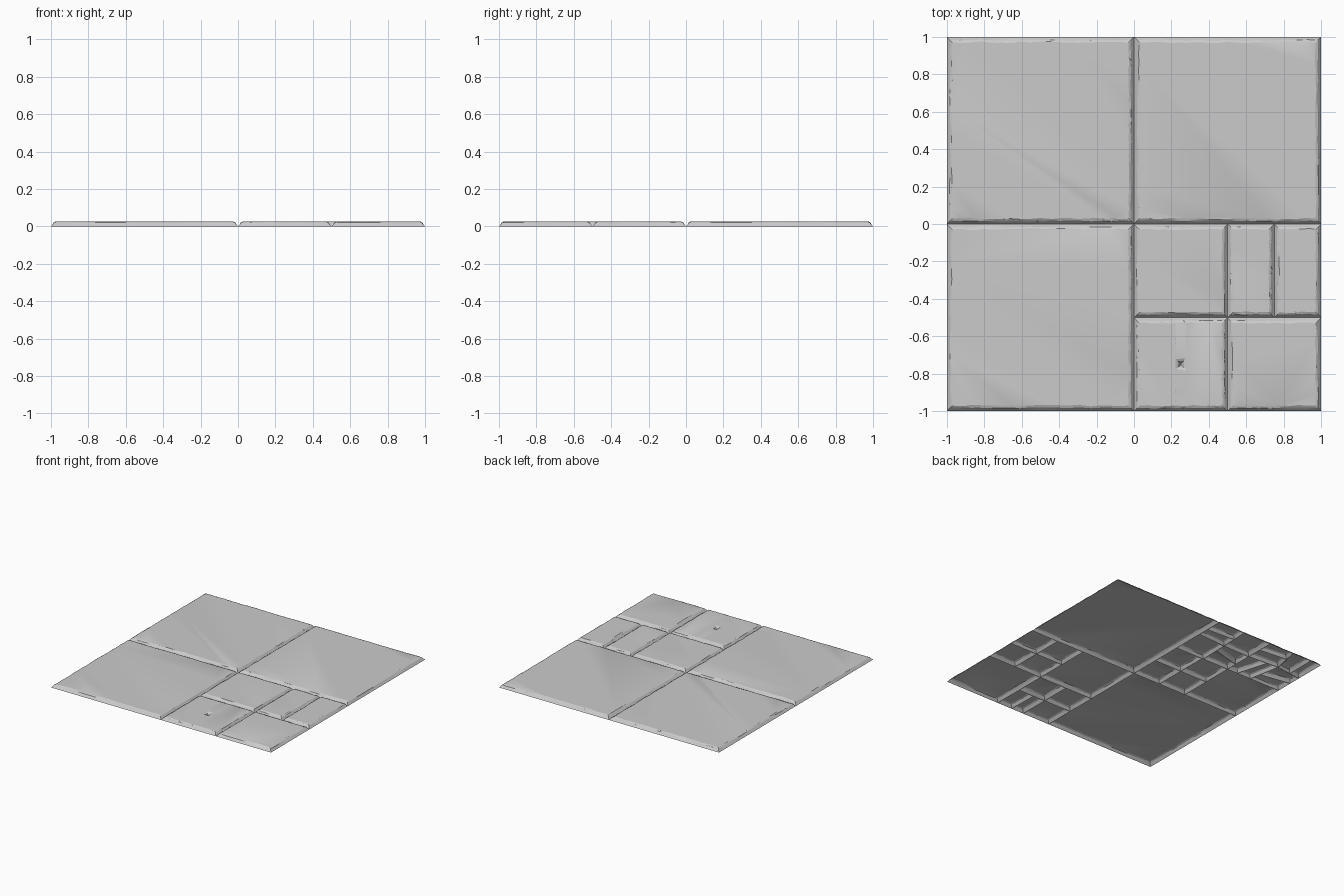
import bpy, bmesh, math, random
from mathutils import Vector

if "Cube" in bpy.data.objects:
    bpy.data.objects.remove(bpy.data.objects["Cube"])

random.seed(4)
TOP = 0.0255
# slab edge profile: (inset from outline, fraction of height, jitter)
PROFILE = [(0.0, 0.0, 0.0), (0.009, 0.36, 0.001), (0.017, 0.78, 0.003), (0.029, 1.0, 0.005)]


def offset_polygon(pts, d):
    """Inset a counter-clockwise polygon by d with mitred corners."""
    out, n = [], len(pts)
    for i, p in enumerate(pts):
        e0 = (p - pts[i - 1]).normalized()
        e1 = (pts[(i + 1) % n] - p).normalized()
        n0, n1 = Vector((-e0.y, e0.x)), Vector((-e1.y, e1.x))
        out.append(p + (n0 + n1) * d / (1 + n0.dot(n1)))
    return out


def add_stone(bm, corners, top, worn=1.0):
    """Open-bottomed stone: worn bevelled rim around a flat cap."""
    pts = [Vector(c) for c in corners]
    n = len(pts)
    segs = [max(3, round((pts[(i + 1) % n] - pts[i]).length / 0.055)) for i in range(n)]
    loops = []
    for inset, h, jit in PROFILE:
        ring, off = [], offset_polygon(pts, inset)
        for i in range(n):
            a, b = off[i], off[(i + 1) % n]
            e = (b - a).normalized()
            inward = Vector((-e.y, e.x))
            for s in range(segs[i]):
                p = a.lerp(b, s / segs[i])
                if s:
                    p = p + inward * random.uniform(-jit, jit) * worn
                    # slide points along the edge for uneven chips
                    p = p + e * random.uniform(-jit, jit) * 2 * worn
                ring.append(bm.verts.new((p.x, p.y, h * top)))
        loops.append(ring)
    for lo, hi in zip(loops, loops[1:]):
        m = len(lo)
        for i in range(m):
            j = (i + 1) % m
            bm.faces.new((lo[i], lo[j], hi[j], hi[i]))
    bm.faces.new(loops[-1])


def make(name, polys, top=TOP, worn=1.0):
    bm = bmesh.new()
    for p in polys:
        add_stone(bm, p, top, worn)
    me = bpy.data.meshes.new(name)
    bm.to_mesh(me)
    bm.free()
    me.shade_smooth()
    me.set_sharp_from_angle(angle=math.radians(20))
    ob = bpy.data.objects.new(name, me)
    bpy.context.collection.objects.link(ob)
    return ob


def rect(x, y, w, h):
    return [(x, y), (x + w, y), (x + w, y + h), (x, y + h)]


def cobbles(x, y, jitter=0.0, splits=()):
    """Four stones in a half-unit square; listed ones are cracked in two."""
    r = lambda: random.uniform(-jitter, jitter)
    g = {(i, j): (x + i * 0.25 + (r() if i == 1 else 0),
                  y + j * 0.25 + (r() if j == 1 else 0))
         for i in range(3) for j in range(3)}
    out = []
    for k in range(4):
        i, j = k % 2, k // 2
        a, b, c, d = g[i, j], g[i + 1, j], g[i + 1, j + 1], g[i, j + 1]
        if k in splits:
            t, u = random.uniform(0.35, 0.65), random.uniform(0.35, 0.65)
            m = tuple(Vector(a).lerp(Vector(b), t))
            q = tuple(Vector(d).lerp(Vector(c), u))
            if k in (0, 3):
                m = tuple(Vector(a).lerp(Vector(d), t))
                q = tuple(Vector(b).lerp(Vector(c), u))
                out += [[a, b, q, m], [m, q, c, d]]
            else:
                out += [[a, m, q, d], [m, b, c, q]]
        else:
            out.append([a, b, c, d])
    return out


# Large slabs
for label, x, y in (("front_left", -1, -1), ("back_left", -1, 0), ("back_right", 0, 0)):
    make("large_slab_" + label, [rect(x, y, 1, 1)])

# Medium slabs of the front right quarter
make("medium_slab_inner", [rect(0, -0.5, 0.5, 0.5)])
make("medium_slab_corner", [rect(0.5, -1, 0.5, 0.5)])

# Paired half slabs over square cobbles
make("half_slabs_right", [rect(0.5, -0.5, 0.25, 0.5), rect(0.75, -0.5, 0.25, 0.5)])
make("square_cobbles_right", cobbles(0.5, -0.5), TOP - 0.0005)

# Crossed half slabs leave only a small pit at their centre
make("half_slabs_upright", [rect(0, -1, 0.25, 0.5), rect(0.25, -1, 0.25, 0.5)])
make("half_slabs_level", [rect(0, -1, 0.5, 0.25), rect(0, -0.75, 0.5, 0.25)], TOP - 0.0003)
make("cracked_cobbles_front", cobbles(0, -1, 0.015, (1,)), TOP - 0.0006)

# Smaller stones hidden below the back left slab
make("under_slab_plain", [rect(-1, 0, 0.5, 0.5)], TOP - 0.0006)
make("under_cobbles_square", cobbles(-0.5, 0), TOP - 0.0006)
make("under_cobbles_cracked", cobbles(-0.5, 0.5, 0.02, (0, 3)), TOP - 0.0006)
make("under_cobbles_broken", cobbles(-1, 0.5, 0.03, (0, 1, 2, 3)), TOP - 0.0006)
